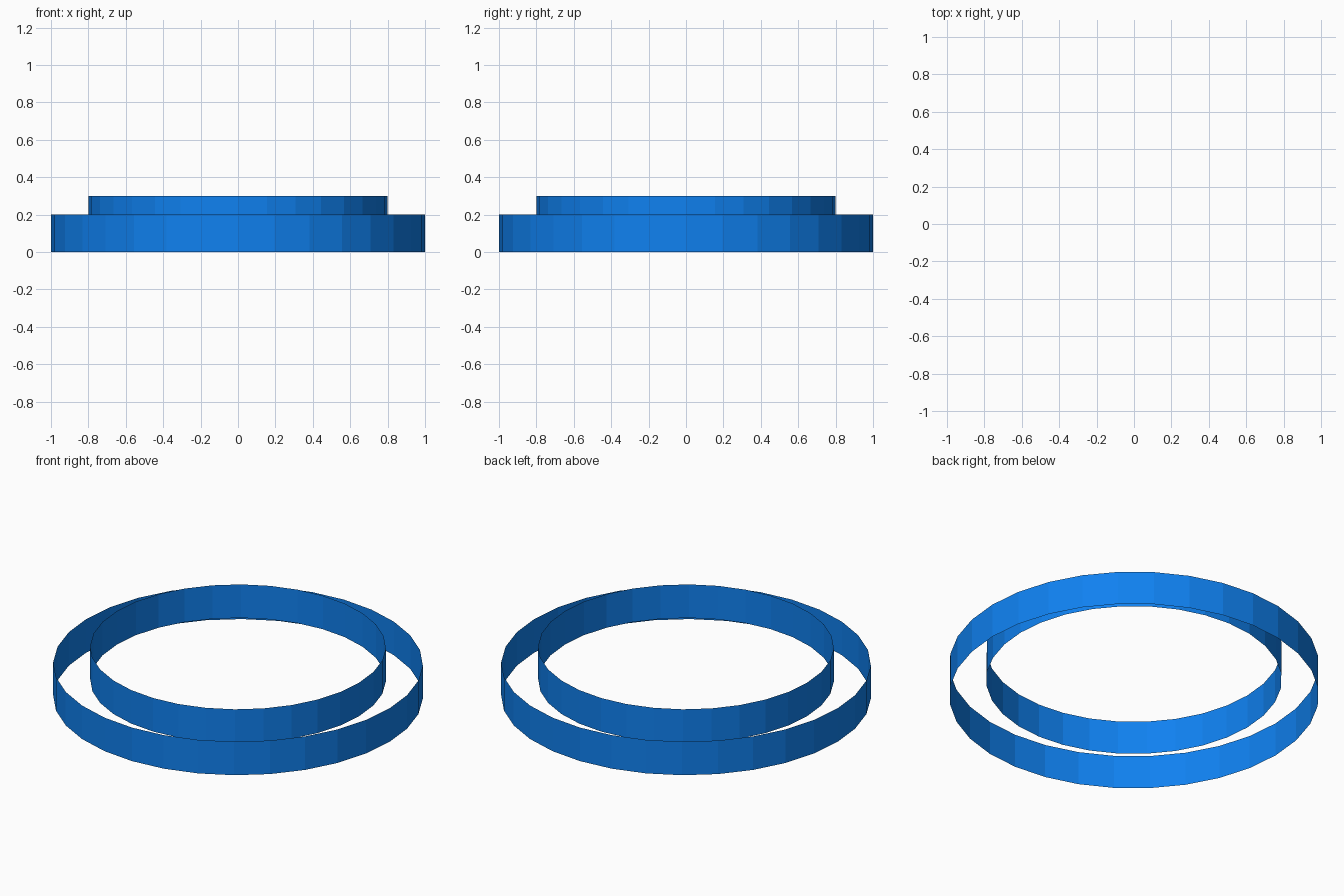
import bpy

if "Cube" in bpy.data.objects:
    bpy.data.objects.remove(bpy.data.objects["Cube"])

blue = bpy.data.materials.new("blue")
blue.diffuse_color = (0.005, 0.22, 0.87, 1.0)
blue.use_nodes = True
blue.node_tree.nodes["Principled BSDF"].inputs["Base Color"].default_value = blue.diffuse_color


def open_band(name, radius, z_bottom, height):
    """Thin 32-sided flat-shaded band without caps."""
    bpy.ops.mesh.primitive_cylinder_add(
        vertices=32, radius=radius, depth=height, end_fill_type='NOTHING',
        location=(0, 0, z_bottom + height / 2))
    band = bpy.context.object
    band.name = name
    band.data.materials.append(blue)
    return band


# Wide lower band
open_band("outer_band", 1.0, 0.0, 0.2)
# Narrower band, raised by half its height
open_band("inner_band", 0.8, 0.1, 0.2)
